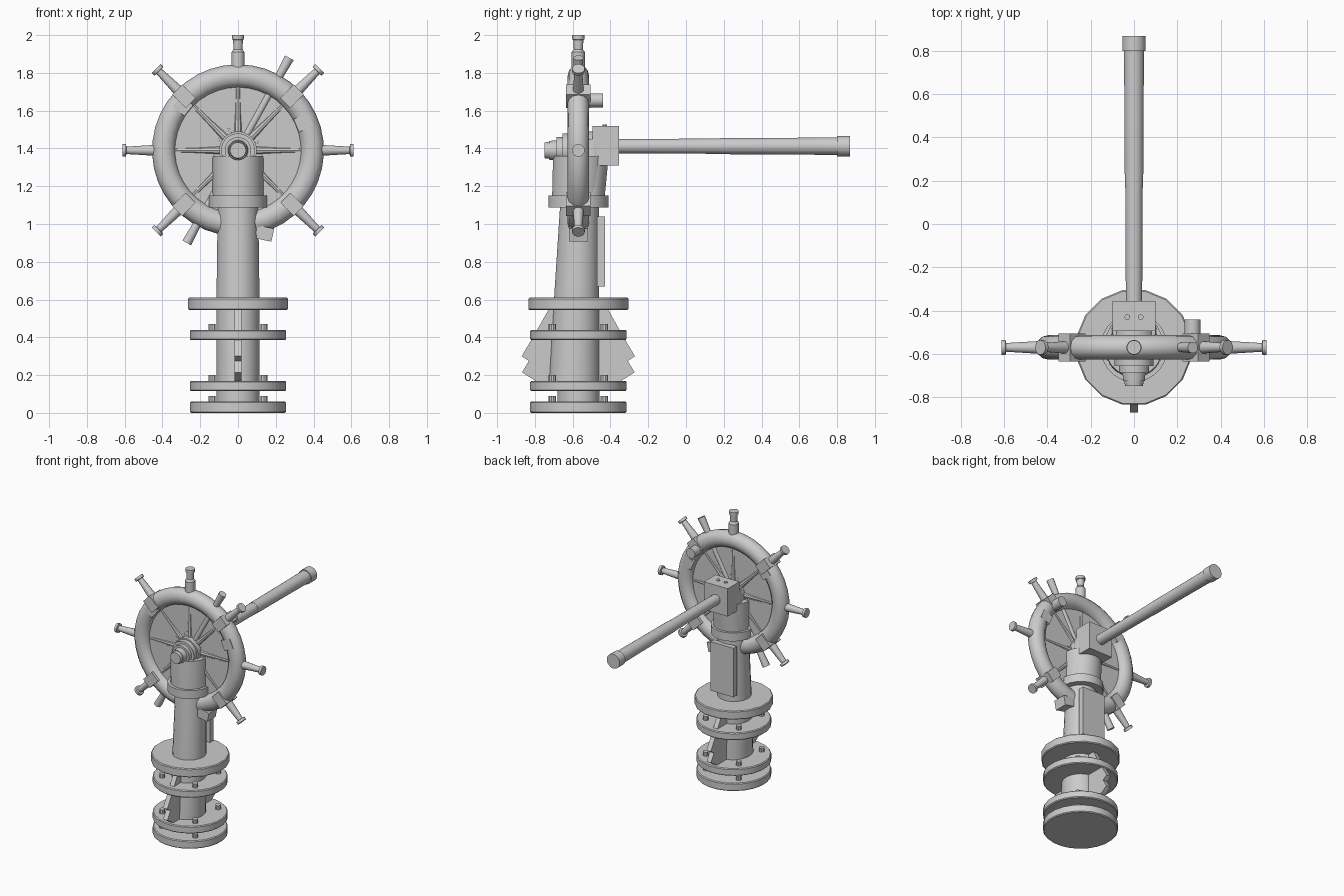
import bpy, bmesh, math
from mathutils import Vector, Matrix

if "Cube" in bpy.data.objects:
    bpy.data.objects.remove(bpy.data.objects["Cube"])

CY = -0.57                       # depth of the column axis and wheel plane
HUB = Vector((0, CY, 1.39))      # wheel centre
grey = bpy.data.materials.new("light_grey")
grey.diffuse_color = (0.6, 0.6, 0.6, 1)
grey.use_nodes = True
grey.node_tree.nodes["Principled BSDF"].inputs["Base Color"].default_value = grey.diffuse_color


def finish(bm, name, smooth=True):
    bmesh.ops.recalc_face_normals(bm, faces=bm.faces)
    me = bpy.data.meshes.new(name)
    bm.to_mesh(me)
    bm.free()
    ob = bpy.data.objects.new(name, me)
    bpy.context.collection.objects.link(ob)
    me.materials.append(grey)
    if smooth:
        bpy.context.view_layer.objects.active = ob
        ob.select_set(True)
        bpy.ops.object.shade_smooth_by_angle(angle=math.radians(35))
        ob.select_set(False)
    return ob


def loft(name, rings, n=24):
    """Vertical solid from rings of (z, rx, ry, y centre)."""
    bm = bmesh.new()
    loops = []
    for z, rx, ry, cy in rings:
        loops.append([bm.verts.new((rx * math.cos(a), cy + ry * math.sin(a), z))
                      for a in (2 * math.pi * (i + .5) / n for i in range(n))])
    for a, b in zip(loops, loops[1:]):
        for i in range(n):
            j = (i + 1) % n
            bm.faces.new((a[i], a[j], b[j], b[i]))
    bm.faces.new(loops[0])
    bm.faces.new(loops[-1])
    return finish(bm, name)


def turned(name, origin, axis, profile, n=16):
    """Lathe a (distance, radius) profile along an axis."""
    ob = loft(name, [(d, r, r, 0) for d, r in profile], n)
    rot = Vector((0, 0, 1)).rotation_difference(Vector(axis)).to_matrix().to_4x4()
    ob.data.transform(Matrix.Translation(origin) @ rot)
    return ob


def box(name, centre, size, tilt=0):
    bm = bmesh.new()
    bmesh.ops.create_cube(bm, size=1)
    m = Matrix.Translation(centre) @ Matrix.Rotation(tilt, 4, 'Y') @ Matrix.Diagonal((*size, 1))
    bmesh.ops.transform(bm, matrix=m, verts=bm.verts)
    return finish(bm, name, False)


def radial(deg):
    a = math.radians(deg)
    return Vector((math.cos(a), 0, math.sin(a)))


# Stacked base flanges with bolts
for k, (z0, z1, r, n) in enumerate([(0, .06, .257, 24), (.115, .17, .257, 24),
                                    (.385, .44, .257, 24), (.545, .61, .27, 16)]):
    c = .006
    loft(f"flange_{k + 1}", [(z0, r - c, r - c, CY), (z0 + c, r, r, CY),
                             (z1 - c, r, r, CY), (z1, r - c, r - c, CY)], n)
    if k < 3:
        for sx in (-1, 1):
            for sy in (-1, 1):
                turned("flange_bolt", (sx * .137, CY + sy * .137, z1 - .005), (0, 0, 1),
                       [(0, .02), (.035, .02)], 10)

# Column, collar and housing
loft("lower_column", [(.01, .115, .112, CY), (.14, .115, .112, CY)])
loft("column", [(.13, .115, .135, -.593), (.6, .115, .12, -.58), (1.12, .108, .103, -.563)])
loft("collar", [(1.087, .155, .16, CY), (1.15, .155, .16, CY)])
loft("housing", [(1.14, .135, .14, CY), (1.36, .135, .145, -.56)])
loft("housing_back", [(1.14, .12, .09, -.52), (1.45, .1, .09, -.49)])
box("back_plate", (0, -.45, .855), (.19, .04, .37))

# Notched fins in front of and behind the column
FIN = [(.09, .56), (.15, .56), (.255, .375), (.30, .30), (.262, .275),
       (.298, .215), (.22, .165), (.09, .165)]
for name, s in (("front_fin", -1), ("back_fin", 1)):
    bm = bmesh.new()
    face = bm.faces.new([bm.verts.new((-.018, CY + s * d, z)) for d, z in FIN])
    ext = bmesh.ops.extrude_face_region(bm, geom=[face])
    bmesh.ops.translate(bm, vec=(.036, 0, 0),
                        verts=[g for g in ext["geom"] if isinstance(g, bmesh.types.BMVert)])
    finish(bm, name, False)

# Wheel rim, open where the column passes
bm = bmesh.new()
loops = []
for i in range(37):
    a = -77 + 334 * i / 36
    d = radial(a)
    loops.append([bm.verts.new(HUB + d * (.393 + .062 * math.cos(t)) + Vector((0, .057 * math.sin(t), 0)))
                  for t in (2 * math.pi * j / 12 for j in range(12))])
for a, b in zip(loops, loops[1:]):
    for j in range(12):
        bm.faces.new((a[j], a[j - 1], b[j - 1], b[j]))
bm.faces.new(loops[0])
bm.faces.new(loops[-1])
finish(bm, "wheel_rim")
box("rim_end_block", (.14, CY, .95), (.09, .1, .07), math.radians(12))
turned("wheel_disc", HUB, (0, 1, 0), [(-.01, .36), (.01, .36)], 32)

# Spokes, handles and rim brackets
for deg in range(0, 360, 45):
    d = radial(deg)
    turned("spoke", HUB, d, [(.05, .026), (.2, .018), (.36, .013)], 10)
    if deg == 270:
        continue
    if deg == 90:
        prof = [(.43, .035), (.52, .035), (.535, .024), (.585, .027), (.588, .033), (.61, .033)]
    else:
        prof = [(.43, .03), (.591, .02), (.593, .034), (.612, .034)]
    turned("handle", HUB, d, prof, 14)
    if deg % 90:
        box("rim_bracket", HUB + d * .405, (.1, .128, .075), -math.radians(deg))
box("side_bracket", HUB + radial(23) * .375, (.08, .11, .075), -math.radians(23))
box("side_bracket", HUB + radial(141) * .375, (.08, .11, .075), -math.radians(141))
for deg in (61, 241):
    turned("diagonal_rod", HUB, radial(deg), [(.05, .02), (.4, .02), (.56, .027)], 12)
for deg in (22, 113, 150, 205, 335):
    turned("thin_spoke", HUB, radial(deg), [(.05, .012), (.36, .008)], 8)
turned("rear_peg", (.27, -.55, 1.655), (0, 1, 0), [(0, .037), (.11, .037)], 14)

# Stepped hub with axle knob
turned("hub", HUB, (0, -1, 0), [(-.1, .1), (.05, .1), (.05, .09), (.085, .09), (.085, .07),
                                (.115, .07), (.115, .054), (.155, .05), (.155, .045), (.178, .042)], 24)

# Rear block with pins, and the long tube
box("rear_block", (0, -.425, 1.415), (.2, .14, .21))
for sx in (-1, 1):
    turned("block_pin", (sx * .031, -.43, 1.515), (0, 0, 1), [(0, .013), (.012, .013)], 10)
turned("tube", (0, 0, 1.412), (0, 1, 0),
       [(-.37, .038), (.18, .041), (.18, .043), (.57, .045), (.8, .047), (.8, .054), (.868, .054)], 20)
